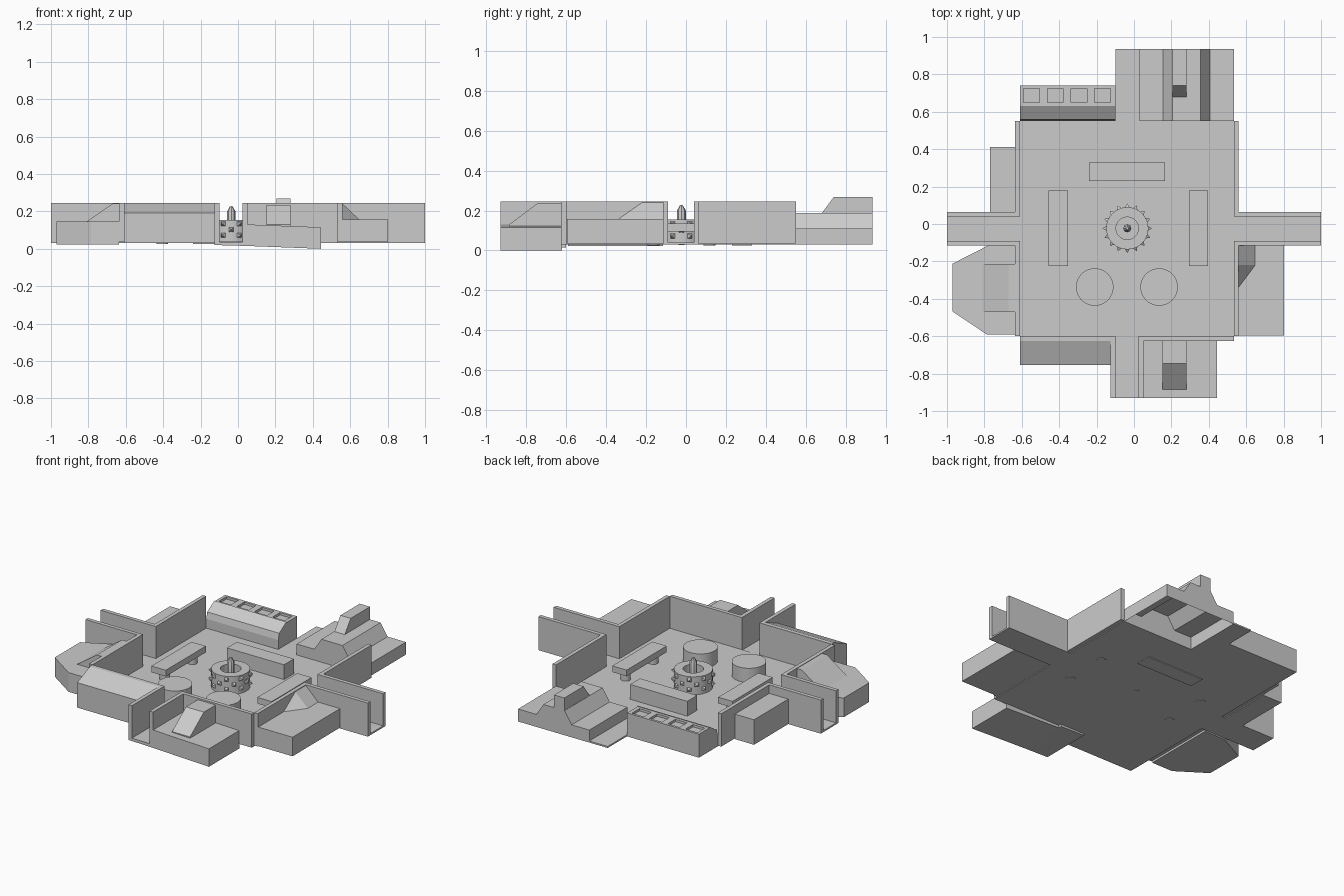
import bpy, bmesh, math
from mathutils import Vector, Matrix

if "Cube" in bpy.data.objects:
    bpy.data.objects.remove(bpy.data.objects["Cube"])

grey = bpy.data.materials.new("plain_grey")
grey.diffuse_color = (0.6, 0.6, 0.6, 1)
grey.use_nodes = True
grey.node_tree.nodes["Principled BSDF"].inputs["Base Color"].default_value = grey.diffuse_color


def finish(name, bm, smooth=False, recalc=True):
    if recalc:
        bmesh.ops.recalc_face_normals(bm, faces=bm.faces)
    me = bpy.data.meshes.new(name)
    bm.to_mesh(me)
    bm.free()
    me.materials.append(grey)
    ob = bpy.data.objects.new(name, me)
    bpy.context.collection.objects.link(ob)
    if smooth:
        bpy.context.view_layer.objects.active = ob
        ob.select_set(True)
        bpy.ops.object.shade_smooth_by_angle(angle=math.radians(35))
        ob.select_set(False)
    return ob


def prism(name, pts, axis, lo, hi, open_bottom=False):
    """Extrude a profile along an axis; points hold the other two coordinates."""
    put = {"x": lambda p, t: (t, p[0], p[1]),
           "y": lambda p, t: (p[0], t, p[1]),
           "z": lambda p, t: (p[0], p[1], t)}[axis]
    bm = bmesh.new()
    a = [bm.verts.new(put(p, lo)) for p in pts]
    b = [bm.verts.new(put(p, hi)) for p in pts]
    bm.faces.new(a)
    bm.faces.new(b)
    for i in range(len(pts)):
        j = (i + 1) % len(pts)
        bm.faces.new((a[i], a[j], b[j], b[i]))
    bmesh.ops.recalc_face_normals(bm, faces=bm.faces)
    if open_bottom:
        bmesh.ops.delete(bm, geom=[f for f in bm.faces if f.normal.z < -0.9], context="FACES")
    return finish(name, bm, recalc=False)


def box(name, x0, x1, y0, y1, z0, z1):
    return prism(name, [(x0, y0), (x1, y0), (x1, y1), (x0, y1)], "z", z0, z1)


def lathe(name, profile, cx, cy, n=32):
    """Spin an (r, z) profile around a vertical axis."""
    bm = bmesh.new()
    vs = [bm.verts.new((r, 0, z)) for r, z in profile]
    es = [bm.edges.new(p) for p in zip(vs, vs[1:])]
    bmesh.ops.spin(bm, geom=vs + es, cent=(0, 0, 0), axis=(0, 0, 1),
                   angle=2 * math.pi, steps=n)
    bmesh.ops.remove_doubles(bm, verts=bm.verts, dist=1e-5)
    bmesh.ops.translate(bm, vec=(cx, cy, 0), verts=bm.verts)
    return finish(name, bm, True)


FL, TOP = 0.04, 0.245

# Floors of the hall and its four corridors
box("hall_floor", -0.61, 0.535, -0.60, 0.55, 0.03, FL)
box("left_corridor_floor", -1.0, -0.61, -0.115, 0.065, 0.03, FL)
box("right_corridor_floor", 0.535, 1.0, -0.115, 0.065, 0.03, FL)
box("back_corridor_floor", -0.10, 0.03, 0.55, 0.935, 0.03, FL)
prism("front_corridor_floor", [(-0.125, 0.02), (0.05, 0.015), (0.05, 0.035), (-0.125, 0.038)],
      "y", -0.93, -0.60)

# L-shaped walls running from the hall into the side corridors
for name, wx, s, end in (("left", -0.61, -1, -1.0), ("right", 0.535, 1, 1.0)):
    o = wx + s * 0.025
    for side, yi, yo, far in (("back", 0.04, 0.065, 0.55), ("front", -0.09, -0.115, -0.60)):
        prism(f"{name}_{side}_wall",
              [(wx, far), (wx, yi), (end, yi), (end, yo), (o, yo), (o, far)], "z", 0.035, TOP)

# Front walls turning into the front corridor
prism("front_left_wall", [(-0.61, -0.60), (-0.10, -0.60), (-0.10, -0.93), (-0.125, -0.93),
                          (-0.125, -0.625), (-0.61, -0.625)], "z", 0.03, TOP)
prism("front_right_wall", [(0.535, -0.60), (0.025, -0.60), (0.025, -0.93), (0.05, -0.93),
                           (0.05, -0.625), (0.535, -0.625)], "z", 0.03, TOP)

# Front-left block with a sloping roof
prism("front_left_block", [(-0.625, 0.03), (-0.755, 0.03), (-0.755, 0.19), (-0.625, 0.245)],
      "x", -0.61, -0.125)

# Front-right block with its chute
prism("front_right_block", [(0.05, 0.015), (0.445, 0.0), (0.445, 0.115), (0.05, 0.13)],
      "y", -0.93, -0.62)
prism("front_chute", [(-0.625, 0.11), (-0.885, 0.11), (-0.885, 0.13), (-0.745, 0.235),
                      (-0.625, 0.235)], "x", 0.153, 0.28)

# Left side: plain box and chamfered block with chute
box("left_back_block", -0.77, -0.635, 0.065, 0.412, 0.03, 0.19)
prism("left_front_block", [(-0.635, -0.115), (-0.78, -0.115), (-0.97, -0.212), (-0.97, -0.468),
                           (-0.785, -0.592), (-0.635, -0.592)], "z", 0.022, 0.145)
prism("left_chute", [(-0.63, 0.13), (-0.81, 0.13), (-0.81, 0.145), (-0.67, 0.242), (-0.63, 0.242)],
      "y", -0.47, -0.215)

# Right side block with a corner ramp
box("right_block", 0.56, 0.803, -0.595, -0.11, 0.035, 0.157)
bm = bmesh.new()
for p in ((0.557, -0.112, 0.15), (0.557, -0.112, 0.243), (0.65, -0.112, 0.155),
          (0.557, -0.22, 0.243), (0.65, -0.22, 0.155), (0.557, -0.345, 0.155)):
    bm.verts.new(p)
bmesh.ops.convex_hull(bm, input=bm.verts)
bmesh.ops.dissolve_limit(bm, angle_limit=0.02, verts=bm.verts, edges=bm.edges)
finish("right_ramp", bm)

# Back-right stepped platform, open beneath, with a raised bump
prism("back_platform", [(0.03, 0.03), (0.03, 0.11), (0.155, 0.11), (0.205, 0.187), (0.355, 0.187),
                        (0.405, 0.11), (0.535, 0.11), (0.535, 0.03)], "y", 0.55, 0.935, True)
prism("back_platform_bump", [(0.68, 0.187), (0.74, 0.268), (0.935, 0.268), (0.935, 0.187)],
      "x", 0.207, 0.28, True)

# Back-left console; its top is cut into strips so four panels can be sunk
prism("console_front", [(0.55, 0.03), (0.55, 0.10), (0.56, 0.14), (0.632, 0.185), (0.632, 0.03)],
      "x", -0.61, -0.10)
panels = [(-0.59, -0.505), (-0.463, -0.38), (-0.338, -0.25), (-0.21, -0.125)]
z0, z1, deep = 0.15, 0.18, 0.015
box("console_base", -0.61, -0.10, 0.632, 0.74, 0.03, z1 - deep)
for n, y0, y1 in (("inner", 0.632, 0.65), ("outer", 0.725, 0.74)):
    box(f"console_{n}_rail", -0.61, -0.10, y0, y1, z1 - deep, z1)
edges = [-0.61] + [x for p in panels for x in p] + [-0.10]
for i in range(0, len(edges), 2):
    box(f"console_bar_{i // 2 + 1}", edges[i], edges[i + 1], 0.65, 0.725, z1 - deep, z1)

# Furniture: counter, benches on two legs, round tables
box("counter", -0.24, 0.165, 0.23, 0.33, 0.025, 0.135)
for name, x in (("left", -0.405), ("right", 0.345)):
    box(f"{name}_bench_top", x - 0.051, x + 0.051, -0.225, 0.18, 0.095, 0.135)
    for k, dy in enumerate((-0.14, 0.14)):
        lathe(f"{name}_bench_leg_{k + 1}",
              [(0, 0.026), (0.03, 0.026), (0.03, 0.10), (0, 0.10)], x, -0.022 + dy, 16)
for name, x in (("left", -0.21), ("right", 0.134)):
    lathe(f"{name}_round_table", [(0, FL), (0.1, FL), (0.1, 0.13), (0, 0.13)], x, -0.337, 48)

# Central ring basin with a pointed pillar
CX, CY = -0.036, -0.023
lathe("ring_basin", [(0, 0.028), (0.015, 0.028), (0.015, FL), (0.113, FL), (0.113, 0.155),
                     (0.06, 0.155), (0.06, 0.10), (0, 0.10)], CX, CY, 32)
lathe("pillar", [(0.022, 0.09), (0.022, 0.20), (0.008, 0.225), (0, 0.228)], CX, CY, 8)

# Three staggered rows of pyramid studs on the ring
bm = bmesh.new()
for row, z in enumerate((0.072, 0.103, 0.134)):
    for i in range(8):
        ang = (i + 0.5 * (row % 2)) * math.pi / 4 + math.pi / 8
        m = (Matrix.Translation((CX, CY, z)) @ Matrix.Rotation(ang, 4, "Z")
             @ Matrix.Translation((0.121, 0, 0)) @ Matrix.Rotation(math.pi / 2, 4, "Y")
             @ Matrix.Rotation(math.pi / 4, 4, "Z"))
        bmesh.ops.create_cone(bm, cap_ends=True, segments=4, radius1=0.019, radius2=0,
                              depth=0.022, matrix=m)
finish("ring_studs", bm)
